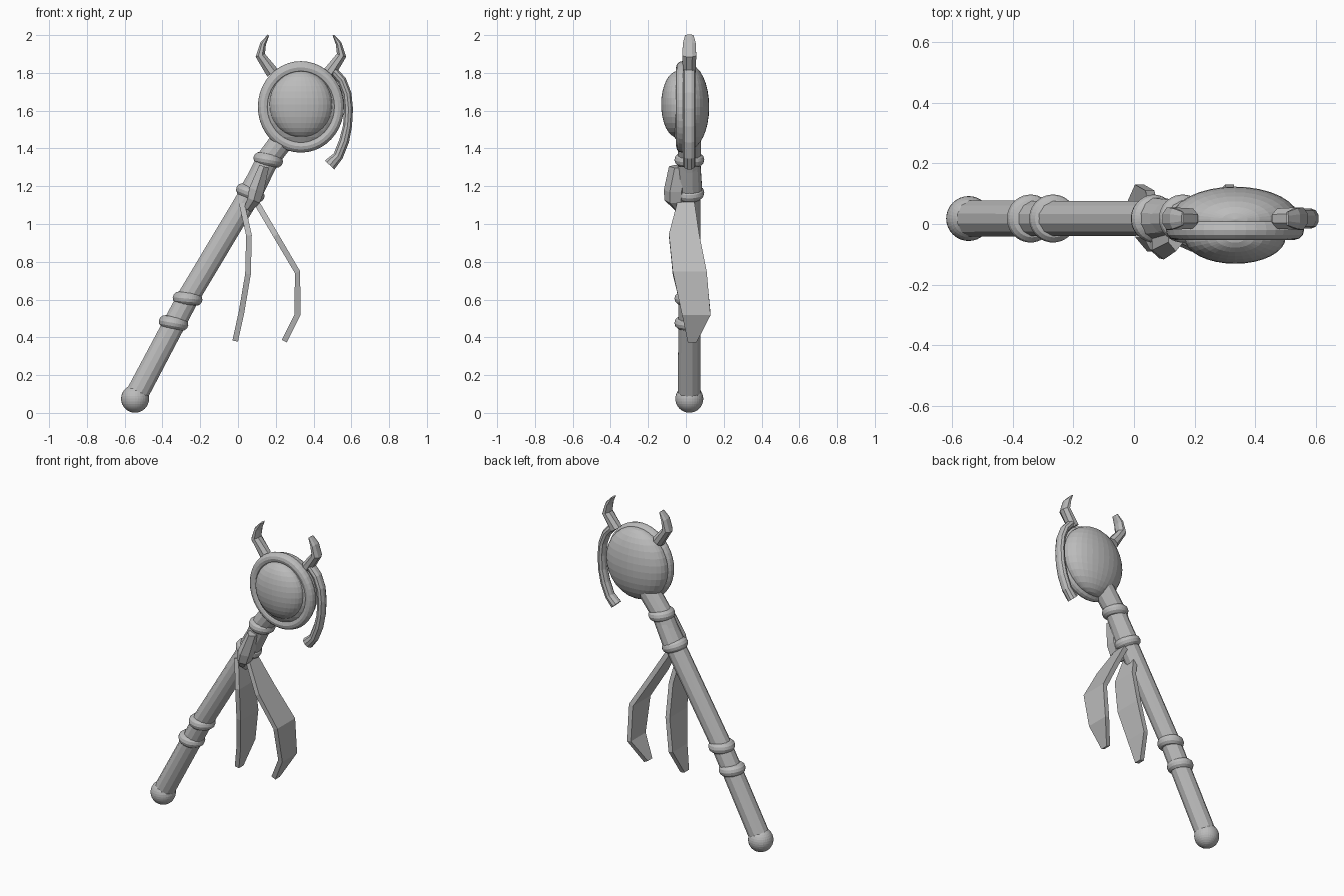
import bpy, bmesh, math
from mathutils import Vector

cube = bpy.data.objects.get("Cube")
if cube:
    bpy.data.objects.remove(cube)

grey = bpy.data.materials.new("plain grey")
grey.use_nodes = True
grey.diffuse_color = (0.5, 0.5, 0.5, 1)
grey.node_tree.nodes["Principled BSDF"].inputs["Base Color"].default_value = grey.diffuse_color

MID_Y = 0.018
HEAD_X = 0.333


def finish(name):
    ob = bpy.context.object
    ob.name = name
    ob.data.materials.append(grey)
    return ob


def loft(name, stations, sides):
    """Skin sections given as (x, y, z, half thickness, half depth in y)."""
    bm = bmesh.new()
    centres = [Vector(s[:3]) for s in stations]
    rings = []
    for i, (x, y, z, thick, deep) in enumerate(stations):
        along = centres[min(i + 1, len(centres) - 1)] - centres[max(i - 1, 0)]
        along.y = 0
        across = Vector((along.z, 0, -along.x)).normalized()
        grow = 1 / math.cos(math.pi / sides) if sides == 4 else 1
        ring = []
        for k in range(sides):
            a = 2 * math.pi * (k + 0.5) / sides
            offset = across * (math.cos(a) * thick * grow)
            offset.y += math.sin(a) * deep * grow
            ring.append(bm.verts.new(centres[i] + offset))
        rings.append(ring)
    for low, high in zip(rings, rings[1:]):
        for k in range(sides):
            n = (k + 1) % sides
            bm.faces.new((low[k], low[n], high[n], high[k]))
    bm.faces.new(rings[0])
    bm.faces.new(rings[-1])
    bmesh.ops.recalc_face_normals(bm, faces=bm.faces)
    mesh = bpy.data.meshes.new(name)
    bm.to_mesh(mesh)
    bm.free()
    ob = bpy.data.objects.new(name, mesh)
    bpy.context.collection.objects.link(ob)
    mesh.materials.append(grey)
    return ob


def ellipsoid(name, centre, size):
    bpy.ops.mesh.primitive_uv_sphere_add(segments=32, ring_count=16, radius=1, location=centre)
    finish(name).scale = size


def torus(name, centre, major, minor, rotation, scale=(1, 1, 1)):
    bpy.ops.mesh.primitive_torus_add(major_segments=40, minor_segments=12, major_radius=major,
                                     minor_radius=minor, location=centre, rotation=rotation)
    finish(name).scale = scale


# Staff: shaft, collar, end ball and rings
shaft = [(-0.545, 0.08, 0.062), (-0.267, 0.605, 0.06), (0.065, 1.16, 0.06),
         (0.16, 1.345, 0.062), (0.27, 1.49, 0.065)]
loft("shaft", [(x, MID_Y, z, r, r) for x, z, r in shaft], 12)
loft("collar", [(0.065, MID_Y, 1.16, 0.065, 0.072), (0.155, MID_Y, 1.33, 0.058, 0.06)], 12)
ellipsoid("end_ball", (-0.545, MID_Y, 0.075), (0.074, 0.074, 0.074))
for name, x, z, tilt in (("lower_grip_ring", -0.341, 0.476, 10), ("upper_grip_ring", -0.267, 0.605, 5),
                         ("lower_neck_ring", 0.065, 1.165, 22), ("upper_neck_ring", 0.16, 1.34, 10)):
    torus(name, (x, MID_Y, z), 0.045, 0.034, (0, math.radians(tilt), 0))

# Round head: rim, front dome and back dome
torus("head_rim", (HEAD_X, -0.02, 1.62), 0.203, 0.032, (math.pi / 2, 0, 0), (0.97, 1.03, 1))
ellipsoid("front_dome", (HEAD_X, -0.045, 1.633), (0.167, 0.086, 0.176))
ellipsoid("back_dome", (HEAD_X, 0.015, 1.62), (0.212, 0.108, 0.225))

# Pair of bent horns, mirrored about the head
horn = [(0.15, 1.8, 0.037, 0.036), (0.215, 1.893, 0.028, 0.04),
        (0.2, 1.955, 0.017, 0.037), (0.172, 2.0, 0.005, 0.024)]
for name, side in (("left_horn", 1), ("right_horn", -1)):
    loft(name, [(HEAD_X + side * x, MID_Y, z, t, d) for x, z, t, d in horn], 8)

# Curved tail down one side of the head
tail = [(0.505, 1.81), (0.55, 1.76), (0.577, 1.69), (0.585, 1.61), (0.58, 1.52),
        (0.562, 1.44), (0.53, 1.36), (0.485, 1.312)]
loft("side_tail", [(x, MID_Y, z, 0.025 + 0.003 * (i > 4) + 0.008 * (i == 7), 0.033)
                   for i, (x, z) in enumerate(tail)], 10)

# Knot on the front of the neck
loft("knot", [(0.138, -0.03, 1.305, 0.03, 0.06), (0.098, -0.055, 1.18, 0.046, 0.062),
              (0.083, -0.055, 1.125, 0.04, 0.058), (0.05, -0.03, 1.075, 0.024, 0.03)], 6)

# Two hanging ribbons sharing one depth profile
depths = [(0.0, 0.045), (-0.01, 0.08), (0.02, 0.09), (0.055, 0.075), (0.033, 0.023)]
paths = {"right_ribbon": [(0.02, 1.11), (0.058, 0.94), (0.053, 0.735), (0.018, 0.53), (-0.015, 0.38)],
         "left_ribbon": [(0.1, 1.11), (0.2, 0.94), (0.315, 0.745), (0.315, 0.52), (0.245, 0.38)]}
for name, path in paths.items():
    loft(name, [(x, y, z, 0.015, d) for (x, z), (y, d) in zip(path, depths)], 4)
